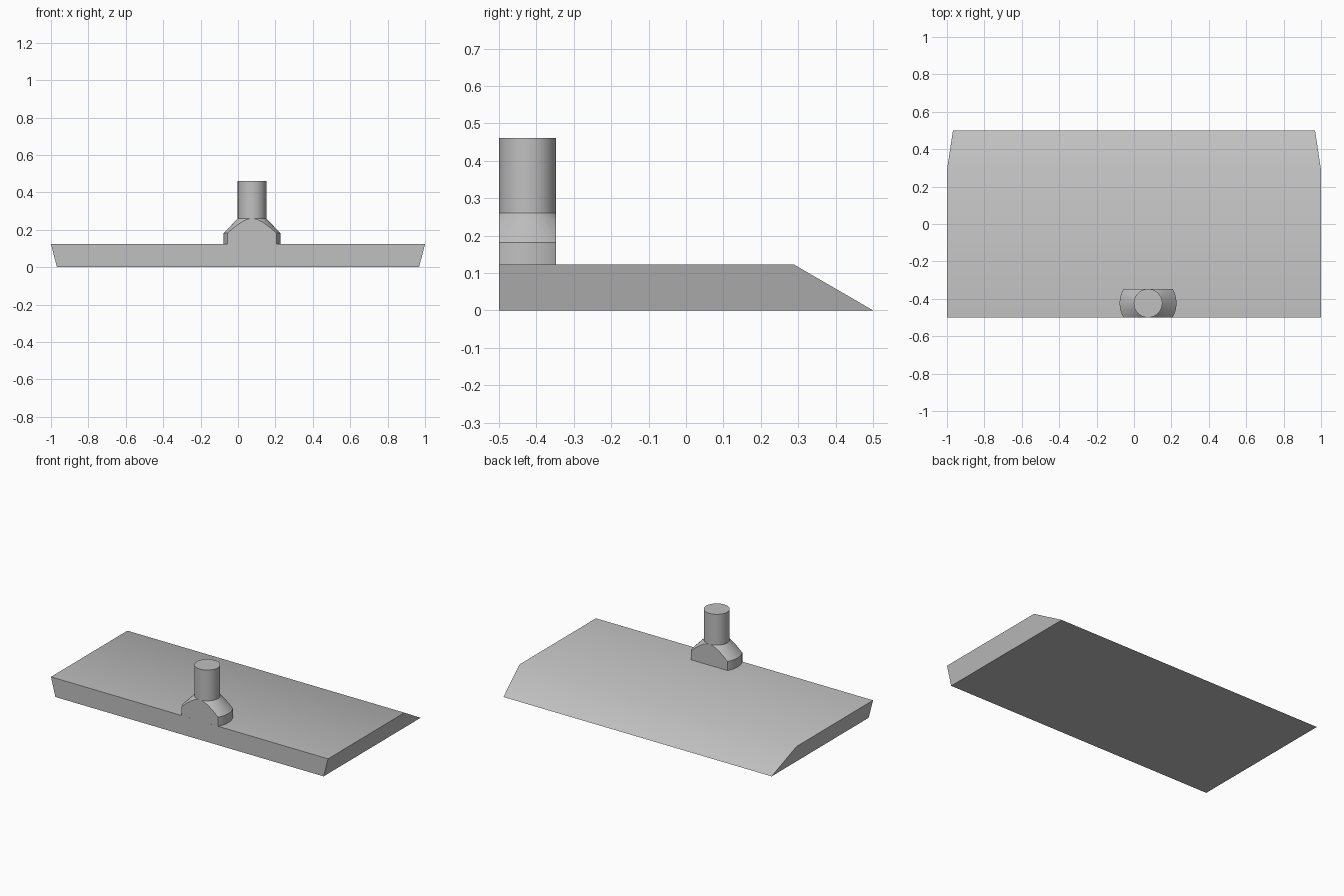
import bpy, bmesh
from mathutils import Vector

cube = bpy.data.objects.get("Cube")
if cube:
    bpy.data.objects.remove(cube, do_unlink=True)

# Single grey finish
GREY = (0.53, 0.53, 0.53, 1.0)
grey = bpy.data.materials.new("grey")
grey.use_nodes = True
grey.diffuse_color = GREY
grey.node_tree.nodes["Principled BSDF"].inputs["Base Color"].default_value = GREY

FRONT = -0.5
BASE_H = 0.123
STEM_R = 0.0765
HUB_X, HUB_Y = 0.075, FRONT + STEM_R


def make_object(name, bm):
    bmesh.ops.recalc_face_normals(bm, faces=bm.faces)
    mesh = bpy.data.meshes.new(name)
    bm.to_mesh(mesh)
    bm.free()
    mesh.materials.append(grey)
    obj = bpy.data.objects.new(name, mesh)
    bpy.context.collection.objects.link(obj)
    bpy.ops.object.select_all(action="DESELECT")
    obj.select_set(True)
    bpy.context.view_layer.objects.active = obj
    bpy.ops.object.shade_smooth_by_angle(angle=0.61)
    return obj


def revolve(bm, profile, segments=48):
    """Stack rings of (radius, height) around the hub axis."""
    for (r1, z1), (r2, z2) in zip(profile, profile[1:]):
        made = bmesh.ops.create_cone(bm, segments=segments, cap_ends=False,
                                     radius1=r1, radius2=r2, depth=z2 - z1)
        bmesh.ops.translate(bm, verts=made["verts"],
                            vec=(HUB_X, HUB_Y, (z1 + z2) / 2))
    bmesh.ops.remove_doubles(bm, verts=bm.verts, dist=1e-5)


# Base plate: undercut sides and a long chamfer along the back
bm = bmesh.new()
bmesh.ops.create_cube(bm, size=1)
for v in bm.verts:
    top = v.co.z > 0
    back = 0.288 if top else 0.5
    v.co = Vector(((1.0 if top else 0.968) * (1 if v.co.x > 0 else -1),
                   back if v.co.y > 0 else FRONT,
                   BASE_H if top else 0.0))
make_object("base_plate", bm)

# Conical collar, trimmed flat at front and back
bm = bmesh.new()
revolve(bm, [(0.152, BASE_H), (0.152, 0.182), (STEM_R, 0.26)])
for side in (-1, 1):
    cut = bmesh.ops.bisect_plane(
        bm, geom=bm.verts[:] + bm.edges[:] + bm.faces[:],
        plane_co=(HUB_X, HUB_Y + side * (STEM_R - 0.0002), 0),
        plane_no=(0, side, 0), clear_outer=True)
    rim = [e for e in cut["geom_cut"] if isinstance(e, bmesh.types.BMEdge)]
    ends = sorted((v for v in cut["geom_cut"] if isinstance(v, bmesh.types.BMVert)
                   and v.co.z < BASE_H + 1e-4), key=lambda v: v.co.x)
    rim.append(bm.edges.new((ends[0], ends[-1])))
    bmesh.ops.contextual_create(bm, geom=rim)
make_object("collar", bm)

# Round stem with a closed top
bm = bmesh.new()
revolve(bm, [(STEM_R, 0.26), (STEM_R, 0.461)])
bmesh.ops.contextual_create(
    bm, geom=[e for e in bm.edges if all(v.co.z > 0.46 for v in e.verts)])
make_object("stem", bm)
